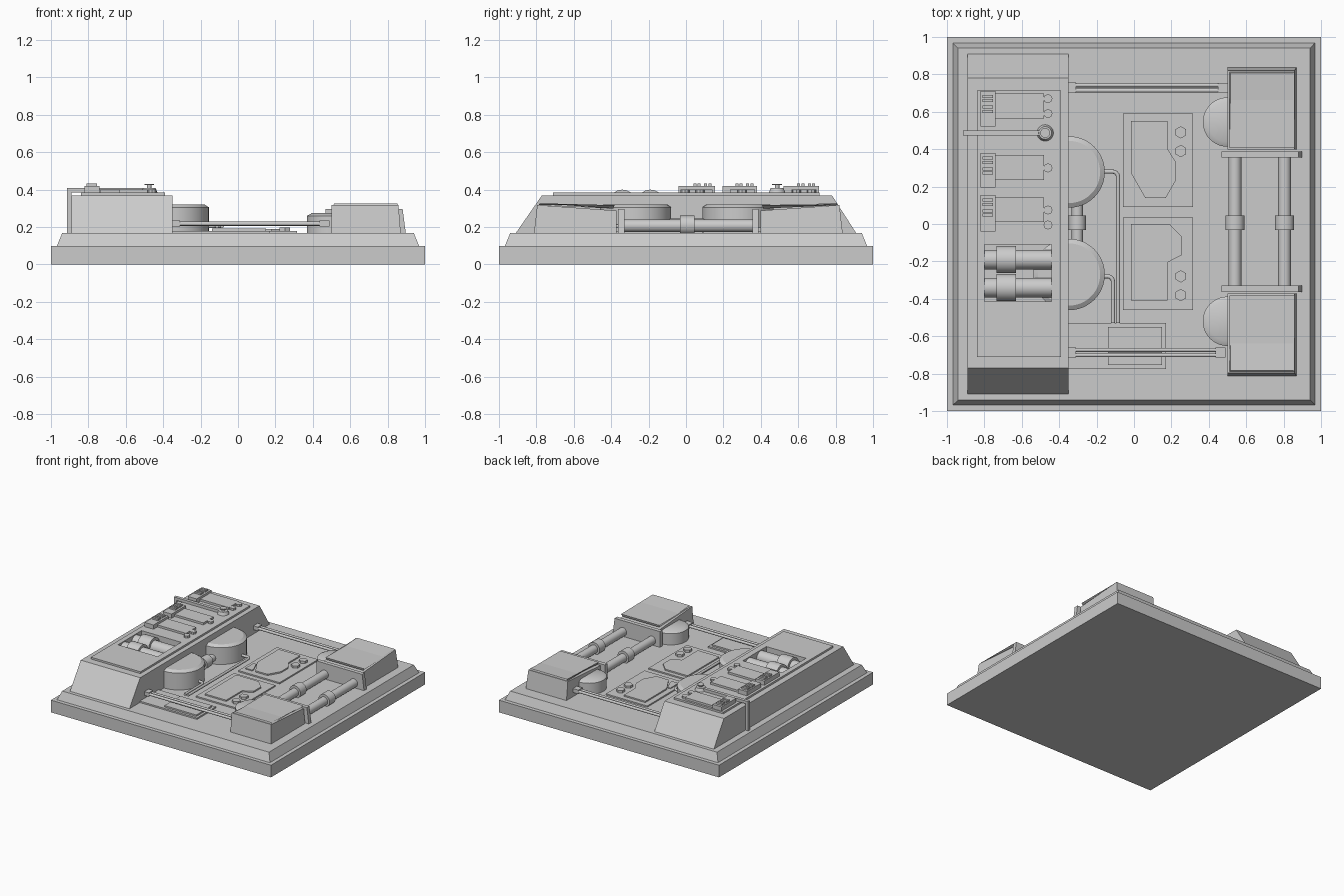
import bpy, bmesh, math
from mathutils import Vector

if "Cube" in bpy.data.objects:
    bpy.data.objects.remove(bpy.data.objects["Cube"])


def make(name, bm, smooth=False):
    bmesh.ops.recalc_face_normals(bm, faces=bm.faces[:])
    me = bpy.data.meshes.new(name)
    bm.to_mesh(me)
    bm.free()
    ob = bpy.data.objects.new(name, me)
    bpy.context.collection.objects.link(ob)
    if smooth:
        bpy.ops.object.select_all(action='DESELECT')
        ob.select_set(True)
        bpy.context.view_layer.objects.active = ob
        bpy.ops.object.shade_smooth_by_angle(angle=math.radians(30))
    return ob


def frustum(name, low, high, z0, z1, tilt=None):
    """Rects are (x0, x1, y0, y1); tilt maps y to a change in top height."""
    bm = bmesh.new()
    rings = []
    for (xa, xb, ya, yb), z, top in ((low, z0, False), (high, z1, True)):
        ring = []
        for x, y in ((xa, ya), (xb, ya), (xb, yb), (xa, yb)):
            ring.append(bm.verts.new((x, y, z + (tilt(y) if tilt and top else 0))))
        rings.append(ring)
    bm.faces.new(rings[0])
    bm.faces.new(rings[1])
    for i in range(4):
        j = (i + 1) % 4
        bm.faces.new((rings[0][i], rings[0][j], rings[1][j], rings[1][i]))
    return make(name, bm)


def box(name, x0, x1, y0, y1, z0, z1):
    return frustum(name, (x0, x1, y0, y1), (x0, x1, y0, y1), z0, z1)


def prism(name, pts, z0, z1):
    bm = bmesh.new()
    f = bm.faces.new([bm.verts.new((x, y, z0)) for x, y in pts])
    ext = bmesh.ops.extrude_face_region(bm, geom=[f], use_keep_orig=True)
    verts = [g for g in ext['geom'] if isinstance(g, bmesh.types.BMVert)]
    bmesh.ops.translate(bm, verts=verts, vec=(0, 0, z1 - z0))
    return make(name, bm)


def cyl(name, a, b, r, r2=None, n=32):
    a, b = Vector(a), Vector(b)
    d = b - a
    bm = bmesh.new()
    bmesh.ops.create_cone(bm, cap_ends=True, segments=n, radius1=r,
                          radius2=r if r2 is None else r2, depth=d.length)
    m = d.to_track_quat('Z', 'Y').to_matrix().to_4x4()
    m.translation = (a + b) / 2
    bmesh.ops.transform(bm, matrix=m, verts=bm.verts[:])
    return make(name, bm, n > 8)


def tube(name, pts, r):
    cu = bpy.data.curves.new(name, 'CURVE')
    cu.dimensions = '3D'
    cu.bevel_depth = r
    cu.bevel_resolution = 2
    cu.use_fill_caps = True
    sp = cu.splines.new('POLY')
    sp.points.add(len(pts) - 1)
    for p, co in zip(sp.points, pts):
        p.co = (*co, 1)
    ob = bpy.data.objects.new(name, cu)
    bpy.context.collection.objects.link(ob)
    return ob


def cut(ob, cutter):
    m = ob.modifiers.new('recess', 'BOOLEAN')
    m.operation = 'DIFFERENCE'
    m.solver = 'EXACT'
    m.object = cutter
    bpy.context.view_layer.objects.active = ob
    bpy.ops.object.modifier_apply(modifier=m.name)


# Base slab and bevelled deck
box('base_slab', -1, 1, -1, 1, 0, 0.10)
frustum('deck', (-.968, .968, -.968, .968), (-.94, .94, -.94, .94), 0.10, 0.168)
D = 0.168

# Long housing with sloped ends, top plate and an open bay
housing = frustum('long_housing', (-.89, -.35, -.91, .91), (-.89, -.35, -.77, .78), D, 0.37)
plate = box('housing_top_plate', -.84, -.39, -.71, .715, 0.36, 0.385)
cutter = box('bay_cutter', -.80, -.44, -.415, -.11, 0.28, 0.5)
for ob in (housing, plate):
    cut(ob, cutter)
bpy.data.objects.remove(cutter)

# Twin canisters in the bay
for y in (-.19, -.34):
    cyl('canister', (-.80, y, .327), (-.44, y, .327), .052)
    cyl('canister_collar', (-.735, y, .327), (-.63, y, .327), .073)

# Control panels: header, plate, buttons, knobs
for y0, y1, knobs in ((.52, .71, (.67, .59)), (.195, .38, (.30,)), (-.04, .155, (.075, -.005))):
    box('panel_header', -.82, -.74, y0, y1, .385, .42)
    box('panel_plate', -.74, -.48, y1 - .145, y1 - .012, .385, .402)
    for k in (.028, .05, .085, .108, .13)[:4]:
        box('panel_button', -.81, -.755, y1 - k - .008, y1 - k + .008, .42, .433)
    for y in knobs:
        cyl('panel_knob', (-.46, y, .385), (-.46, y, .402), .024, n=8)

# Flat conduit running over the housing edge to a valve
box('conduit_top', -.915, -.48, .474, .50, .385, .408)
box('conduit_drop', -.915, -.89, .474, .50, D, .408)
cyl('valve_base', (-.475, .487, .385), (-.475, .487, .41), .044, .034)
cyl('valve_stem', (-.475, .487, .41), (-.475, .487, .425), .012, n=16)
cyl('valve_cap', (-.475, .487, .424), (-.475, .487, .431), .026)

# Round tanks beside the housing and their link pipe
for y in (.278, -.27):
    cyl('tank', (-.347, y, D), (-.347, y, .306), .191, n=48)
    cyl('tank_cap', (-.347, y, .306), (-.347, y, .322), .191, .166, n=48)
cyl('tank_link', (-.303, -.13, .215), (-.303, .13, .215), .03)
cyl('tank_link_collar', (-.303, -.033, .215), (-.303, .045, .215), .046)

# Thin hoses from the tanks to the front plate
def hose(x, y, z):
    c = .03
    arc = [(x - c + c * math.sin(t), y - c + c * math.cos(t), z)
           for t in (i * math.pi / 12 for i in range(7))]
    tube('tank_hose', [(-.18, y, z)] + arc + [(x, -.53, z)], .011)

hose(-.085, .28, .205)
hose(-.112, -.28, .205)

# Double rods between the housing and the corner boxes
for y, x1 in ((.728, .49), (-.687, .475)):
    for dy in (-.014, .014):
        cyl('cross_rod', (-.36, y + dy, .218), (x1 - .02, y + dy, .218), .011, n=16)
    box('rod_socket', -.35, -.31, y - .028, y + .028, .203, .235)
    box('rod_socket', x1 - .04, x1 + .015, y - .026, y + .026, .203, .235)

# Corner boxes with sloping lids, end flanges and half drums (mirrored in y)
C = .0125
tilt = lambda y: -.03 * (1 - min(1, max(0, (abs(y - C) - .385) / .42)))
for s in (1, -1):
    def rect(x0, x1, a, b):
        return (x0, x1, *sorted((C + s * a, C + s * b)))
    frustum('corner_box', rect(.50, .87, .385, .825), rect(.50, .858, .385, .808), D, .318, tilt)
    frustum('corner_box_lid', rect(.51, .858, .395, .80), rect(.515, .85, .40, .795), .317, .328, tilt)
    frustum('flange', rect(.467, .897, .342, .375), rect(.467, .88, .342, .375), D, .297)
    y = C + s * .5325
    cyl('drum', (.50, y, D), (.50, y, .26), .132, n=48)
    cyl('drum_cap', (.50, y, .26), (.50, y, .274), .132, .106, n=48)

# Heavy pipes between the flanges
for x in (.54, .805):
    cyl('heavy_pipe', (x, -.34, .207), (x, .36, .207), .034)
    cyl('heavy_pipe_collar', (x, -.033, .21), (x, .045, .21), .051)

# Floor plates with shaped panels and hex bolts
box('floor_plate_rear', -.06, .315, .09, .59, D - .01, .179)
box('floor_plate_front', -.06, .315, -.46, .035, D - .01, .179)
prism('rear_panel', [(-.015, .55), (.18, .55), (.18, .40), (.225, .33), (.225, .235),
                     (.17, .14), (.06, .14), (-.015, .27)], .179, .19)
prism('rear_panel_wedge', [(-.03, .245), (-.005, .245), (.03, .16), (.03, .14), (-.03, .14)], .179, .187)
prism('front_panel', [(-.015, 0), (.19, 0), (.257, -.07), (.257, -.165), (.18, -.205),
                      (.18, -.41), (-.015, -.41)], .179, .19)
for y in (.49, .39, -.28, -.38):
    cyl('hex_bolt', (.25, y, .179), (.25, y, .198), .033, n=6)

# Stepped plate at the front
box('step_plate', -.35, .17, -.775, -.53, D - .01, .18)
box('step_plate_cover', -.14, .15, -.755, -.55, .18, .192)
